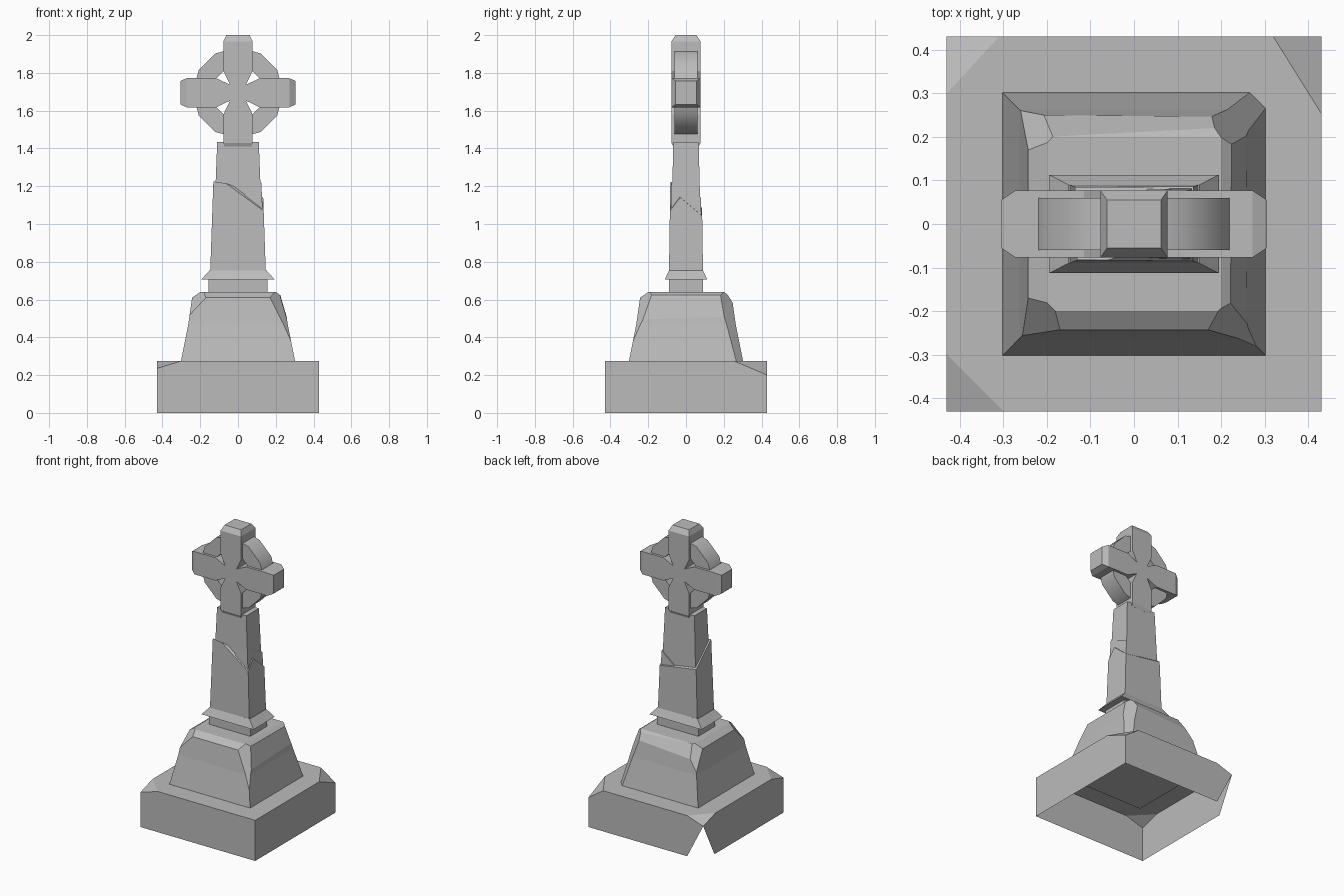
import bpy, bmesh, math
from mathutils import Vector, Matrix

cube = bpy.data.objects.get("Cube")
if cube:
    bpy.data.objects.remove(cube, do_unlink=True)

stone = bpy.data.materials.new("grey stone")
stone.use_nodes = True
GREY = (0.5, 0.5, 0.5, 1)
stone.diffuse_color = GREY
stone.node_tree.nodes["Principled BSDF"].inputs["Base Color"].default_value = GREY


def loft(sections, bottom=True):
    """Stack rectangles given as (height, half width, half depth)."""
    bm = bmesh.new()
    corners = ((-1, -1), (1, -1), (1, 1), (-1, 1))
    rings = [[bm.verts.new((sx * w, sy * d, z)) for sx, sy in corners] for z, w, d in sections]
    for low, high in zip(rings, rings[1:]):
        for i in range(4):
            j = (i + 1) % 4
            bm.faces.new((low[i], low[j], high[j], high[i]))
    bm.faces.new(rings[-1])
    if bottom:
        bm.faces.new(rings[0][::-1])
    return bm


def chip(bm, a, b, c, inside):
    """Slice off what lies beyond the plane a-b-c and close the wound."""
    a, b, c = Vector(a), Vector(b), Vector(c)
    n = (b - a).cross(c - a)
    if n.dot(Vector(inside) - a) > 0:
        n.negate()
    cut = bmesh.ops.bisect_plane(bm, geom=bm.verts[:] + bm.edges[:] + bm.faces[:],
                                 plane_co=a, plane_no=n, clear_outer=True)
    edges = [e for e in cut["geom_cut"] if isinstance(e, bmesh.types.BMEdge)]
    bmesh.ops.holes_fill(bm, edges=edges, sides=0)


def finish(name, bm, smooth=False):
    mesh = bpy.data.meshes.new(name)
    bm.to_mesh(mesh)
    bm.free()
    mesh.materials.append(stone)
    ob = bpy.data.objects.new(name, mesh)
    bpy.context.collection.objects.link(ob)
    if smooth:
        bpy.ops.object.select_all(action="DESELECT")
        ob.select_set(True)
        bpy.context.view_layer.objects.active = ob
        bpy.ops.object.shade_smooth_by_angle(angle=math.radians(40))
    return ob


# Plinth: hollow below, chipped corners
P, T = 0.43, 0.275
core = (0, 0, 0.15)
bm = loft([(0, P, P), (T, P, P)], bottom=False)
chip(bm, (-P, -0.3, T), (-0.3, -P, T), (-P, -P, 0.235), core)
chip(bm, (-P, 0.3, T), (-0.31, P, T), (-P, P, 0.235), core)
chip(bm, (0.32, P, T), (0.395, 0.31, T), (P, P, 0.2), core)
# Undercut back corner, whose lower edge stays open
chip(bm, (-P, P, 0.235), (-P, 0.31, 0), (-0.31, P, 0), core)
low = [f for f in bm.faces if all(v.co.z < 0.001 for v in f.verts)]
bmesh.ops.delete(bm, geom=low, context="FACES_ONLY")
finish("plinth", bm)

# Rough pedestal with broken shoulders
bm = loft([(0.27, 0.303, 0.303), (0.47, 0.263, 0.263), (0.61, 0.243, 0.243), (0.64, 0.2, 0.2)])
core = (0, 0, 0.4)
for sx, sy, drop in ((-1, -1, 0.52), (1, -1, 0.46), (1, 1, 0.4), (-1, 1, 0.5)):
    chip(bm, (sx * 0.243, sy * 0.17, 0.61), (sx * 0.17, sy * 0.243, 0.61),
         (sx * 0.255, sy * 0.255, drop), core)
# Worn back edge and sloping side
chip(bm, (-0.2, 0.2, 0.64), (0.2, 0.215, 0.635), (0, 0.25, 0.57), core)
chip(bm, (0.22, -0.2, 0.63), (0.225, 0.2, 0.62), (0.262, 0, 0.49), core)
finish("pedestal", bm)

# Shaft foot and flared collar
finish("shaft_foot", loft([(0.62, 0.155, 0.09), (0.71, 0.155, 0.09)]))
finish("collar", loft([(0.705, 0.195, 0.113), (0.755, 0.15, 0.09)]))

# Lower shaft, broken off along two slanted planes
core = (0, 0, 0.8)
bm = loft([(0.75, 0.147, 0.09), (1.3, 0.128, 0.082)])
chip(bm, (-0.13, -0.09, 1.255), (0.14, -0.09, 1.06), (0.135, -0.03, 1.14), core)
chip(bm, (0.135, -0.03, 1.14), (0.13, 0.09, 1.04), (-0.13, 0.09, 1.08), core)
finish("lower_shaft", bm)

# Upper shaft, slightly thinner
finish("upper_shaft", loft([(0.9, 0.131, 0.08), (1.435, 0.11, 0.067)]))

# Loose splinter beside the crack
bm = loft([(0.95, 0.137, 0.084), (1.26, 0.121, 0.075)])
core = (0.12, 0, 1.0)
chip(bm, (0.03, -0.08, 1.15), (0.12, -0.08, 1.22), (0.05, 0.08, 1.08), core)
finish("shaft_splinter", bm)

# Cross arms flaring outward from the hub
CENTRE = Matrix.Translation((0, 0, 1.695))
arm = [(0, 0.042, 0.077), (0.042, 0.042, 0.077), (0.115, 0.077, 0.077),
       (0.272, 0.077, 0.077), (0.305, 0.062, 0.055)]
foot = arm[:-2] + [(0.265, 0.077, 0.077), (0.285, 0.073, 0.068)]
for i, name in enumerate(("top_arm", "left_arm", "bottom_arm", "right_arm")):
    bm = loft(foot if name == "bottom_arm" else arm)
    bm.transform(CENTRE @ Matrix.Rotation(i * math.pi / 2, 4, "Y"))
    finish(name, bm)

# Wheel ring joining the arms
bm = bmesh.new()
N = 12
profile = ((0.14, -0.06), (0.24, -0.06), (0.24, 0.06), (0.14, 0.06))
hoops = []
for k in range(N):
    a = 2 * math.pi * k / N
    hoops.append([bm.verts.new((r * math.cos(a), y, r * math.sin(a))) for r, y in profile])
for k in range(N):
    for i in range(4):
        j = (i + 1) % 4
        bm.faces.new((hoops[k][i], hoops[k][j], hoops[(k + 1) % N][j], hoops[(k + 1) % N][i]))
bmesh.ops.recalc_face_normals(bm, faces=bm.faces[:])
bm.transform(CENTRE)
finish("wheel_ring", bm, smooth=True)
